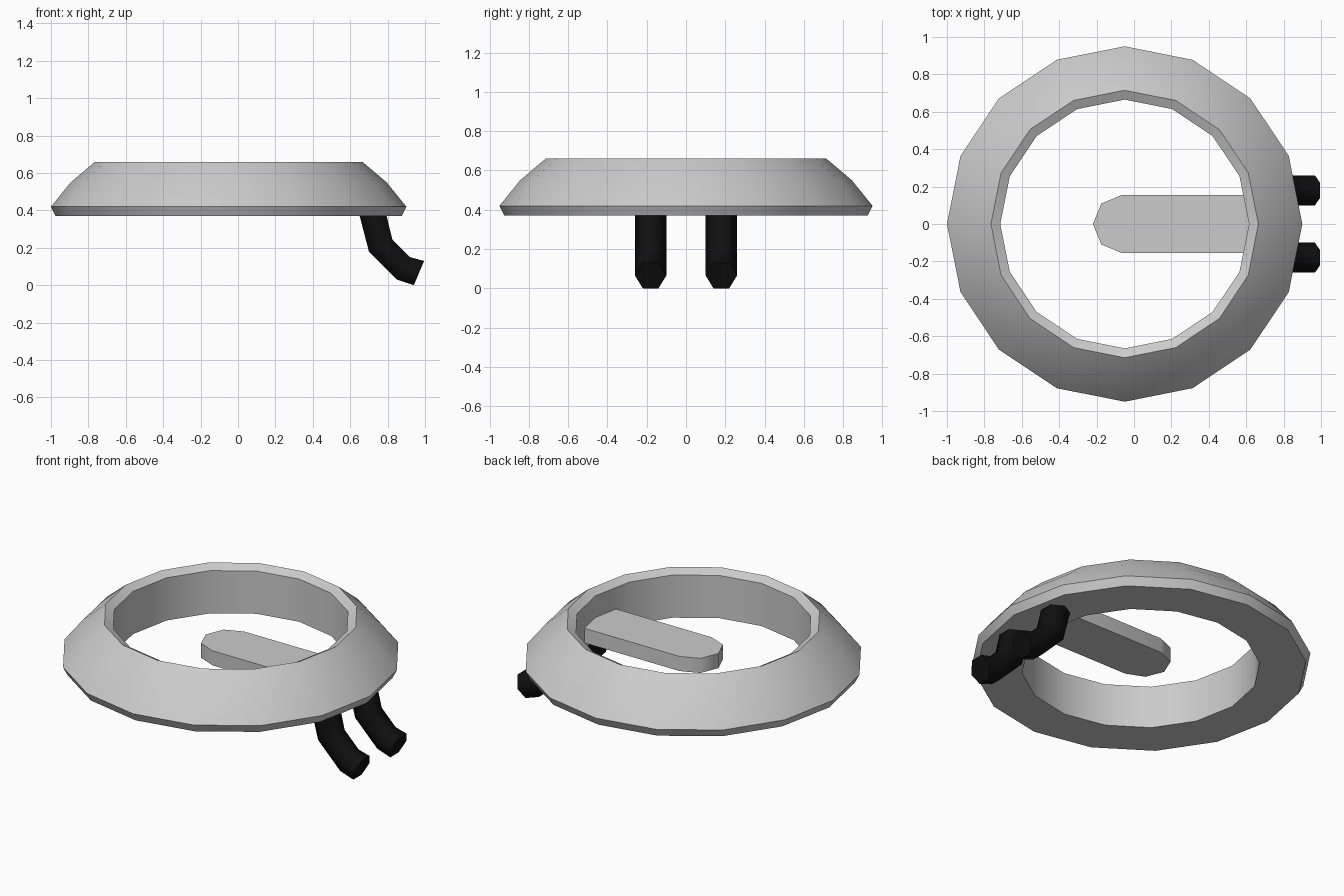
import bpy
import bmesh
from math import cos, sin, pi, radians

cube = bpy.data.objects.get("Cube")
if cube:
    bpy.data.objects.remove(cube, do_unlink=True)


def material(name, rgb, roughness):
    mat = bpy.data.materials.new(name)
    mat.use_nodes = True
    color = (*rgb, 1.0)
    mat.diffuse_color = color
    shader = mat.node_tree.nodes["Principled BSDF"]
    shader.inputs["Base Color"].default_value = color
    shader.inputs["Roughness"].default_value = roughness
    return mat


def finish(bm, name, mat, angle):
    bmesh.ops.recalc_face_normals(bm, faces=bm.faces)
    mesh = bpy.data.meshes.new(name)
    bm.to_mesh(mesh)
    bm.free()
    mesh.materials.append(mat)
    obj = bpy.data.objects.new(name, mesh)
    bpy.context.collection.objects.link(obj)
    bpy.ops.object.select_all(action="DESELECT")
    obj.select_set(True)
    bpy.context.view_layer.objects.active = obj
    bpy.ops.object.shade_smooth_by_angle(angle=radians(angle))
    return obj


def loft(bm, sections, closed):
    """Join equal closed sections; either wrap around or cap both ends."""
    rings = [[bm.verts.new(p) for p in s] for s in sections]
    n = len(rings[0])
    pairs = list(zip(rings, rings[1:]))
    if closed:
        pairs.append((rings[-1], rings[0]))
    else:
        bm.faces.new(rings[0])
        bm.faces.new(rings[-1])
    for a, b in pairs:
        for i in range(n):
            j = (i + 1) % n
            bm.faces.new((a[i], a[j], b[j], b[i]))


gray = material("light gray", (0.6, 0.6, 0.6), 0.6)
black = material("black", (0.005, 0.005, 0.005), 0.6)
CENTER_X = -0.05
SIDES = 16

# Ring: closed radius/height profile swept around the centre
profile = [(0.665, 0.37), (0.925, 0.37), (0.95, 0.42),
           (0.845, 0.55), (0.715, 0.66), (0.665, 0.633)]
bm = bmesh.new()
loft(bm, [[(CENTER_X + r * cos(a), r * sin(a), z) for r, z in profile]
          for a in (2 * pi * i / SIDES for i in range(SIDES))], closed=True)
finish(bm, "ring_body", gray, 35)

# Paddle: flat bar with a rounded free end, its root buried in the ring
TIP_X, HALF_WIDTH = -0.065, 0.155
outline = [(TIP_X + HALF_WIDTH * cos(a), HALF_WIDTH * sin(a))
           for a in (pi / 2 + pi * i / 4 for i in range(5))]
outline += [(0.68, -HALF_WIDTH), (0.68, HALF_WIDTH)]
bm = bmesh.new()
loft(bm, [[(x, y, z) for x, y in outline] for z in (0.41, 0.50)], closed=False)
finish(bm, "center_paddle", gray, 50)

# Pipes: six-sided bent tubes; each section is set by its lower and upper edge
sections = [((0.635, 0.43), (0.78, 0.43)), ((0.70, 0.18), (0.825, 0.245)),
            ((0.85, 0.03), (0.92, 0.15)), ((0.94, 0.0), (0.995, 0.13))]
RADIUS = 0.08
for name, y in (("front_pipe", -0.18), ("back_pipe", 0.18)):
    hexes = []
    for (x0, z0), (x1, z1) in sections:
        hexes.append([(x0 + (x1 - x0) * t, y + s * RADIUS, z0 + (z1 - z0) * t)
                      for t, s in ((0, -0.5), (0, 0.5), (0.5, 1),
                                   (1, 0.5), (1, -0.5), (0.5, -1))])
    bm = bmesh.new()
    loft(bm, hexes, closed=False)
    finish(bm, name, black, 65)
